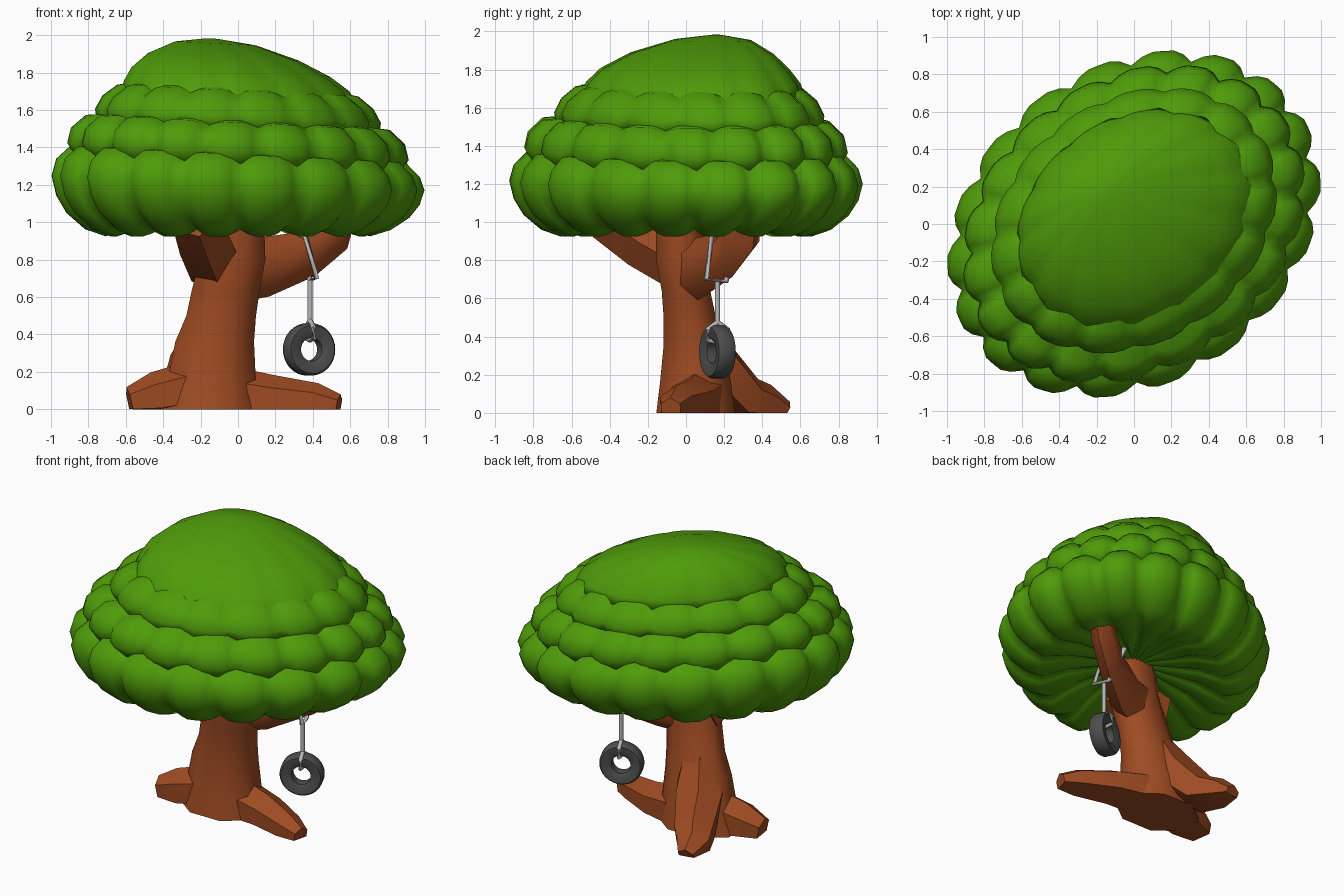
import bpy, bmesh, math
from math import sin, cos, pi
from mathutils import Vector

cube = bpy.data.objects.get("Cube")
if cube:
    bpy.data.objects.remove(cube, do_unlink=True)


def material(name, rgb):
    m = bpy.data.materials.new(name)
    m.use_nodes = True
    m.diffuse_color = (*rgb, 1)
    m.node_tree.nodes["Principled BSDF"].inputs["Base Color"].default_value = (*rgb, 1)
    return m


LEAF = material("leaf green", (0.078, 0.33, 0.003))
BARK = material("bark brown", (0.34, 0.07, 0.016))
RUBBER = material("dark rubber", (0.075, 0.075, 0.075))
ROPE = material("grey rope", (0.47, 0.47, 0.47))


def loft(name, rings, mat, angle=40, loop=False):
    """Skin a list of equal point rings; cap the ends unless it loops."""
    bm = bmesh.new()
    rows = [[bm.verts.new(p) for p in ring] for ring in rings]
    n = len(rows[0])
    pairs = list(zip(rows, rows[1:])) + ([(rows[-1], rows[0])] if loop else [])
    for a, b in pairs:
        for i in range(n):
            j = (i + 1) % n
            bm.faces.new((a[i], a[j], b[j], b[i]))
    if not loop:
        bm.faces.new(rows[0][::-1])
        bm.faces.new(rows[-1])
    bmesh.ops.recalc_face_normals(bm, faces=bm.faces)
    mesh = bpy.data.meshes.new(name)
    bm.to_mesh(mesh)
    bm.free()
    mesh.materials.append(mat)
    ob = bpy.data.objects.new(name, mesh)
    bpy.context.collection.objects.link(ob)
    bpy.ops.object.select_all(action='DESELECT')
    ob.select_set(True)
    bpy.context.view_layer.objects.active = ob
    bpy.ops.object.shade_smooth_by_angle(angle=math.radians(angle))
    return ob


def limb(name, path, mat, sides=6, tall=1.0, angle=50):
    """Tapered tube through (x, y, z, radius) points, kept above the ground."""
    pts = [Vector(p[:3]) for p in path]
    rings = []
    for i, p in enumerate(pts):
        t = (pts[min(i + 1, len(pts) - 1)] - pts[max(i - 1, 0)]).normalized()
        ref = Vector((0, 0, 1)) if abs(t.z) < 0.95 else Vector((0, 1, 0))
        side = t.cross(ref).normalized()
        up = side.cross(t)
        ring = []
        for k in range(sides):
            a = 2 * pi * (k + 0.5) / sides
            q = p + path[i][3] * (side * cos(a) + up * sin(a) * tall)
            q.z = max(q.z, 0)
            ring.append(q)
        rings.append(ring)
    return loft(name, rings, mat, angle)


# Canopy: softly lobed leaf tiers on a turned ellipse
TURN, LONG, SHORT = math.radians(36), 1.06, 0.835


def tier(name, lobes, phase, amp, puff, profile):
    """profile rows: scale, height, centre x, centre y"""
    rings = []
    count = lobes * 6
    middle = (profile[0][1] + profile[-1][1]) / 2
    for scale, z, cx, cy in profile:
        ring = []
        tilt = min(max(0.15 * (z - 0.95), 0), 0.05)
        for i in range(count):
            u = 2 * pi * i / count
            bulge = min(1, 1.3 * abs(sin(lobes * u / 2))) - 0.85
            r = scale * (1 + amp * bulge)
            ex, ey = LONG * r * cos(u + phase), SHORT * r * sin(u + phase)
            x = cx + ex * cos(TURN) - ey * sin(TURN)
            y = cy + ex * sin(TURN) + ey * cos(TURN)
            ring.append((x, y, z + (z - middle) * puff * bulge - tilt * x))
        rings.append(ring)
    return loft(name, rings, LEAF, 100)


tier("canopy_lower_tier", 18, 0.02, 0.06, 0.12, [
    (0.05, 1.04, 0, 0), (0.5, 0.99, 0, 0), (0.71, 0.93, 0, 0), (0.82, 0.965, 0, 0),
    (0.92, 1.04, 0, 0), (0.975, 1.12, 0, 0), (1.0, 1.21, 0, 0), (0.975, 1.29, 0, 0),
    (0.9, 1.36, 0, 0), (0.5, 1.39, 0, 0)])
tier("canopy_middle_tier", 18, 0.15, 0.055, 0.2, [
    (0.6, 1.28, 0, 0), (0.88, 1.31, 0, 0), (0.92, 1.38, 0, 0), (0.9, 1.46, 0, 0),
    (0.82, 1.53, 0, 0), (0.5, 1.56, 0, 0)])
tier("canopy_upper_tier", 15, 0.0, 0.035, 0.25, [
    (0.5, 1.46, 0, 0.02), (0.76, 1.5, 0, 0.02), (0.77, 1.57, 0, 0.02),
    (0.73, 1.64, 0, 0.02), (0.65, 1.7, 0, 0.02), (0.4, 1.74, 0, 0.02)])
tier("canopy_crown", 13, 0.2, 0.025, 0.0, [
    (0.45, 1.62, 0, 0.03), (0.64, 1.67, 0, 0.03), (0.61, 1.73, -0.01, 0.04),
    (0.54, 1.8, -0.04, 0.05), (0.41, 1.88, -0.08, 0.085), (0.22, 1.95, -0.12, 0.14),
    (0.03, 1.975, -0.14, 0.16)])

# Trunk: eight-sided column given by its x and y spans at each height
SPANS = [(0, -0.43, 0.13, -0.16, 0.26), (0.16, -0.38, 0.1, -0.14, 0.24),
         (0.36, -0.34, 0.09, -0.12, 0.2), (0.5, -0.28, 0.1, -0.12, 0.16),
         (0.64, -0.25, 0.12, -0.13, 0.13), (0.8, -0.21, 0.15, -0.16, 0.11),
         (1.1, -0.17, 0.14, -0.16, 0.07)]
loft("trunk", [[((x0 + x1) / 2 + (x1 - x0) * 0.53 * cos(a),
                 (y0 + y1) / 2 + (y1 - y0) * 0.53 * sin(a), z)
                for a in [pi * (k + 0.5) / 4 for k in range(8)]]
               for z, x0, x1, y0, y1 in SPANS], BARK, 55)

# Branches
limb("left_branch", [(-0.05, 0, 0.74, 0.11), (0.14, 0.07, 0.76, 0.1),
                     (0.37, 0.215, 0.83, 0.08), (0.5, 0.3, 0.94, 0.08),
                     (0.56, 0.33, 1.1, 0.06)], BARK, 6, 1.6)
limb("front_branch", [(-0.12, 0.02, 0.76, 0.15), (-0.18, -0.22, 0.9, 0.15),
                      (-0.23, -0.41, 1.03, 0.135)], BARK, 5, 1.0, 40)

# Roots
limb("right_root", [(-0.12, 0.05, 0.16, 0.16), (-0.3, 0.02, 0.1, 0.14),
                    (-0.44, 0.0, 0.07, 0.13), (-0.58, -0.02, 0.04, 0.08)], BARK)
limb("left_root", [(0, 0.06, 0.07, 0.15), (0.2, 0.03, 0.05, 0.13),
                   (0.42, -0.05, 0.04, 0.1), (0.54, -0.08, 0.02, 0.06)], BARK)
limb("back_root", [(-0.12, 0.04, 0.5, 0.1), (-0.2, 0.13, 0.24, 0.17),
                   (-0.28, 0.31, 0.06, 0.14), (-0.35, 0.42, 0.03, 0.12),
                   (-0.37, 0.53, 0.0, 0.06)], BARK)

# Tyre: revolved section, turned a little towards the left
section = [(0.128, -0.048), (0.14, -0.03), (0.14, 0.03), (0.128, 0.048),
           (0.085, 0.046), (0.062, 0.034), (0.062, -0.034), (0.085, -0.046)]
tyre = loft("tyre", [[(r * cos(a), h, r * sin(a)) for r, h in section]
                     for a in [2 * pi * k / 32 for k in range(32)]], RUBBER, 50, True)
tyre.location = (0.38, 0.165, 0.32)
tyre.rotation_euler.z = math.radians(24)


# Ropes
def rope(name, points):
    limb(name, [(*p, 0.014) for p in points], ROPE, 8, 1.0, 70)


knot, fork = (0.385, 0.165, 0.69), (0.385, 0.165, 0.475)
rope("branch_rope", [(0.31, 0.28, 0.925), (0.3, 0.2, 0.935), (0.36, 0.135, 0.925),
                     (0.42, 0.105, 0.7), (0.385, 0.21, 0.69), (0.31, 0.28, 0.925)])
rope("hanging_rope", [knot, fork])
for side, label in ((-1, "front"), (1, "back")):
    dx, dy = -0.02 * side, 0.055 * side
    rope(label + "_tyre_rope", [fork, (0.385 + dx, 0.165 + dy, 0.435),
                                (0.385 + dx, 0.165 + dy, 0.38), (0.385, 0.165, 0.37)])
